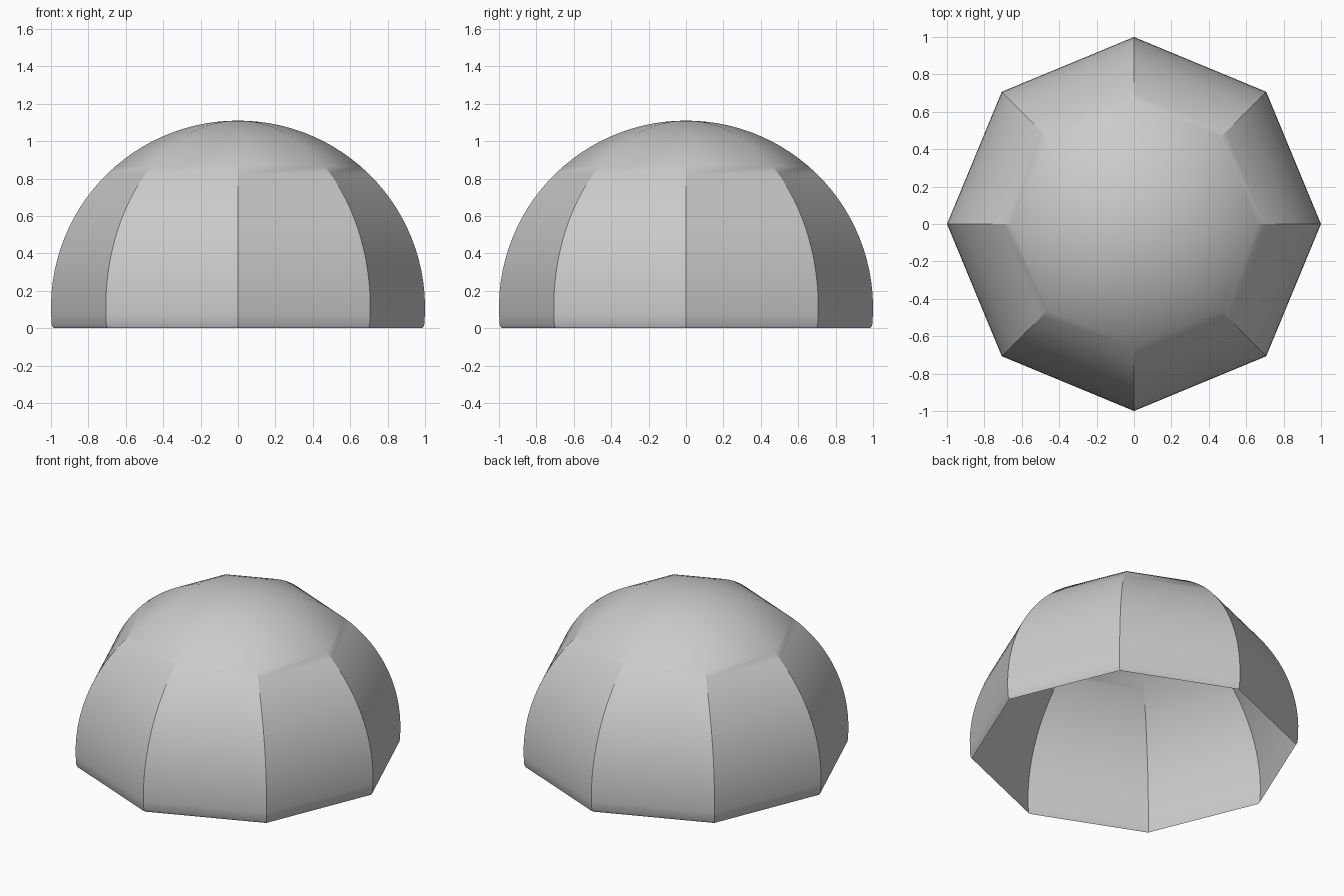
import bpy, bmesh, math

if "Cube" in bpy.data.objects:
    bpy.data.objects.remove(bpy.data.objects["Cube"])

SIDES, STEPS = 8, 28
CZ = 0.11                      # height of the widest ring

# Quarter-circle profile from the tucked-in hem up to just below the apex
a0 = -math.asin((CZ - 0.015))
profile = [(0.986, 0.0)]
for i in range(STEPS):
    a = a0 + (math.pi / 2 - a0) * i / STEPS
    profile.append((math.cos(a), CZ + math.sin(a)))

# Eight-panel open canopy, single-walled
bm = bmesh.new()
rings = [[bm.verts.new((r * math.cos(2 * math.pi * k / SIDES),
                        r * math.sin(2 * math.pi * k / SIDES), z))
          for k in range(SIDES)] for r, z in profile]
apex = bm.verts.new((0, 0, CZ + 1))
for k in range(SIDES):
    n = (k + 1) % SIDES
    for lo, hi in zip(rings, rings[1:]):
        bm.faces.new((lo[k], lo[n], hi[n], hi[k]))
    bm.faces.new((rings[-1][k], rings[-1][n], apex))

mesh = bpy.data.meshes.new("dome_canopy")
bm.to_mesh(mesh)
bm.free()
dome = bpy.data.objects.new("dome_canopy", mesh)
bpy.context.collection.objects.link(dome)

# Smooth panels, sharp seams near the base
bpy.context.view_layer.objects.active = dome
dome.select_set(True)
bpy.ops.object.shade_smooth_by_angle(angle=math.radians(30))
